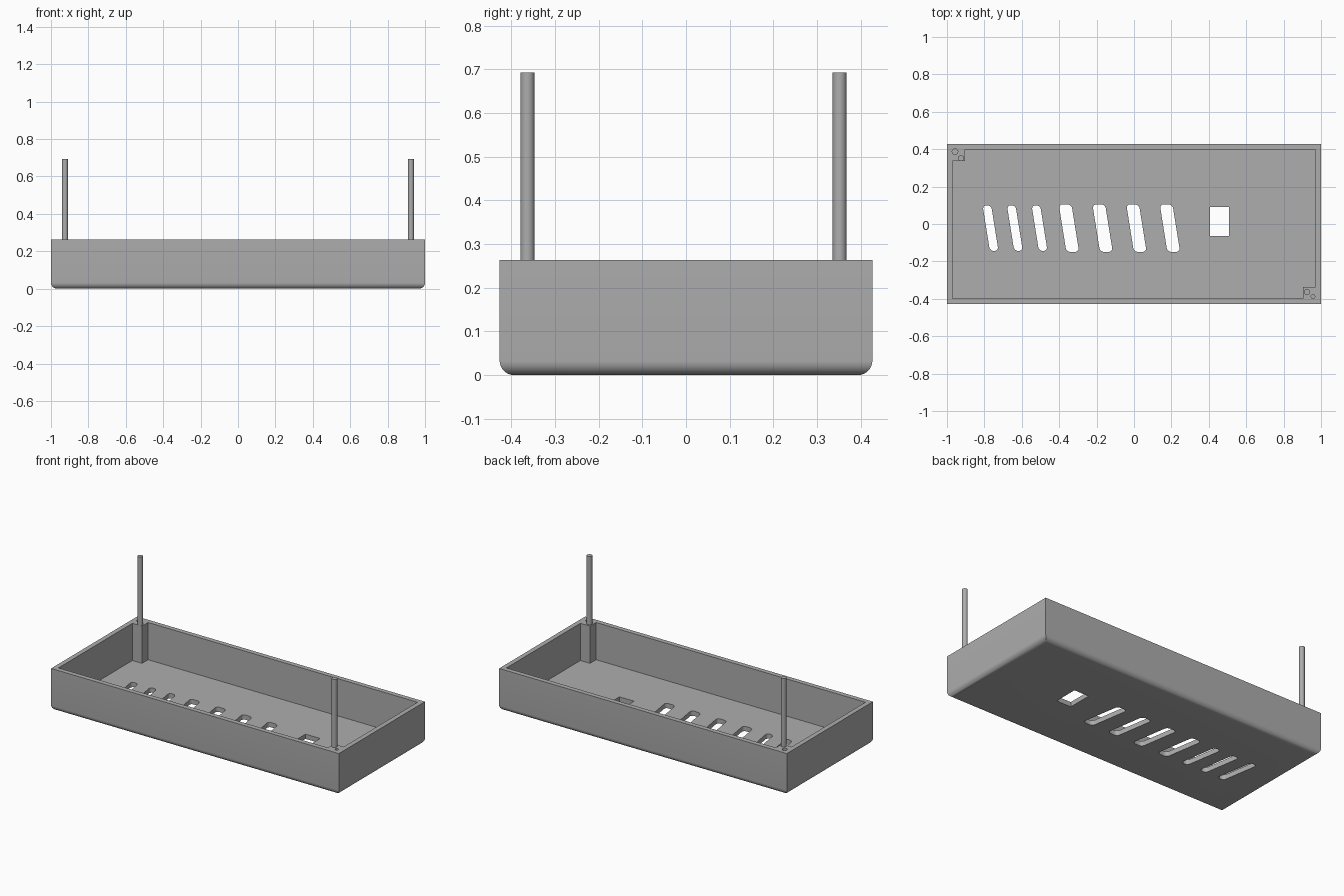
import bpy, bmesh, math
from mathutils import Vector

if "Cube" in bpy.data.objects:
    bpy.data.objects.remove(bpy.data.objects["Cube"], do_unlink=True)

HALF_X, HALF_Y, HEIGHT = 1.0, 0.427, 0.264
WALL, FLOOR, ROUND = 0.03, 0.03, 0.033
ROD_TOP, ROD_R = 0.693, 0.016

grey = bpy.data.materials.new("plain_grey")
grey.use_nodes = True
colour = (0.42, 0.42, 0.42, 1)
grey.diffuse_color = colour
grey.node_tree.nodes["Principled BSDF"].inputs["Base Color"].default_value = colour


def prism(name, outline, z0, z1, corner=0.0):
    """Extrude an outline upward, optionally rounding its upright edges."""
    bm = bmesh.new()
    face = bm.faces.new([bm.verts.new((x, y, z0)) for x, y in outline])
    top = bmesh.ops.extrude_face_region(bm, geom=[face])["geom"]
    bmesh.ops.translate(bm, vec=Vector((0, 0, z1 - z0)),
                        verts=[g for g in top if isinstance(g, bmesh.types.BMVert)])
    if corner:
        upright = [e for e in bm.edges
                   if abs(e.verts[0].co.z - e.verts[1].co.z) > 1e-4]
        bmesh.ops.bevel(bm, geom=upright, offset=corner, segments=5,
                        profile=0.5, affect='EDGES')
    bmesh.ops.recalc_face_normals(bm, faces=bm.faces[:])
    mesh = bpy.data.meshes.new(name)
    bm.to_mesh(mesh)
    bm.free()
    mesh.materials.append(grey)
    obj = bpy.data.objects.new(name, mesh)
    bpy.context.collection.objects.link(obj)
    return obj


def rectangle(x0, x1, y0, y1):
    return [(x0, y0), (x1, y0), (x1, y1), (x0, y1)]


def circle(x, y, r, n=24):
    return [(x + r * math.cos(math.tau * i / n), y + r * math.sin(math.tau * i / n))
            for i in range(n)]


def cut(target, cutter):
    """Subtract the cutter from the target and discard it."""
    mod = target.modifiers.new("cut", 'BOOLEAN')
    mod.operation, mod.solver, mod.object = 'DIFFERENCE', 'EXACT', cutter
    cutter.hide_render = True
    bpy.context.view_layer.objects.active = target
    bpy.ops.object.modifier_apply(modifier=mod.name)
    bpy.data.objects.remove(cutter, do_unlink=True)


def smooth(obj):
    bpy.ops.object.select_all(action='DESELECT')
    obj.select_set(True)
    bpy.context.view_layer.objects.active = obj
    bpy.ops.object.shade_smooth_by_angle(angle=math.radians(30))


# Tray shell with rounded lower edges
tray = prism("tray", rectangle(-HALF_X, HALF_X, -HALF_Y, HALF_Y), 0, HEIGHT)
bm = bmesh.new()
bm.from_mesh(tray.data)
lower = [e for e in bm.edges if all(v.co.z < 1e-4 for v in e.verts)]
bmesh.ops.bevel(bm, geom=lower, offset=ROUND, segments=8, profile=0.5, affect='EDGES')
bm.to_mesh(tray.data)
bm.free()

# Cavity that leaves a square post in two opposite corners
ix, iy = HALF_X - WALL, HALF_Y - WALL
px, py = 0.903, 0.337
half = [(-ix, -iy), (px, -iy), (px, -py), (ix, -py)]
cavity = half + [(-x, -y) for x, y in half]
cut(tray, prism("cavity_cutter", cavity, FLOOR, HEIGHT + 0.1))

# Slanted vent slots: centre x, width, half length
slots = [(x, 0.046, 0.122) for x in (-0.767, -0.637, -0.505)]
slots += [(x, 0.068, 0.127) for x in (-0.348, -0.168, 0.013, 0.192)]
for x, w, l in slots:
    lean, yc = 0.16 * l, -0.022
    outline = [(x + lean - w / 2, yc - l), (x + lean + w / 2, yc - l),
               (x - lean + w / 2, yc + l), (x - lean - w / 2, yc + l)]
    cut(tray, prism("slot_cutter", outline, -0.1, 0.1, 0.021))

# Rectangular opening
cut(tray, prism("opening_cutter", rectangle(0.406, 0.508, -0.064, 0.09), -0.1, 0.1))

# Small holes in the post tops
for x, y, r in ((-0.957, 0.387, 0.015), (0.957, -0.387, 0.010)):
    cut(tray, prism("hole_cutter", circle(x, y, r), HEIGHT - 0.1, HEIGHT + 0.1))
smooth(tray)

# Upright rods on the posts
for name, x, y in (("left_rod", 0.925, -0.363), ("right_rod", -0.925, 0.352)):
    smooth(prism(name, circle(x, y, ROD_R), HEIGHT - 0.02, ROD_TOP))
